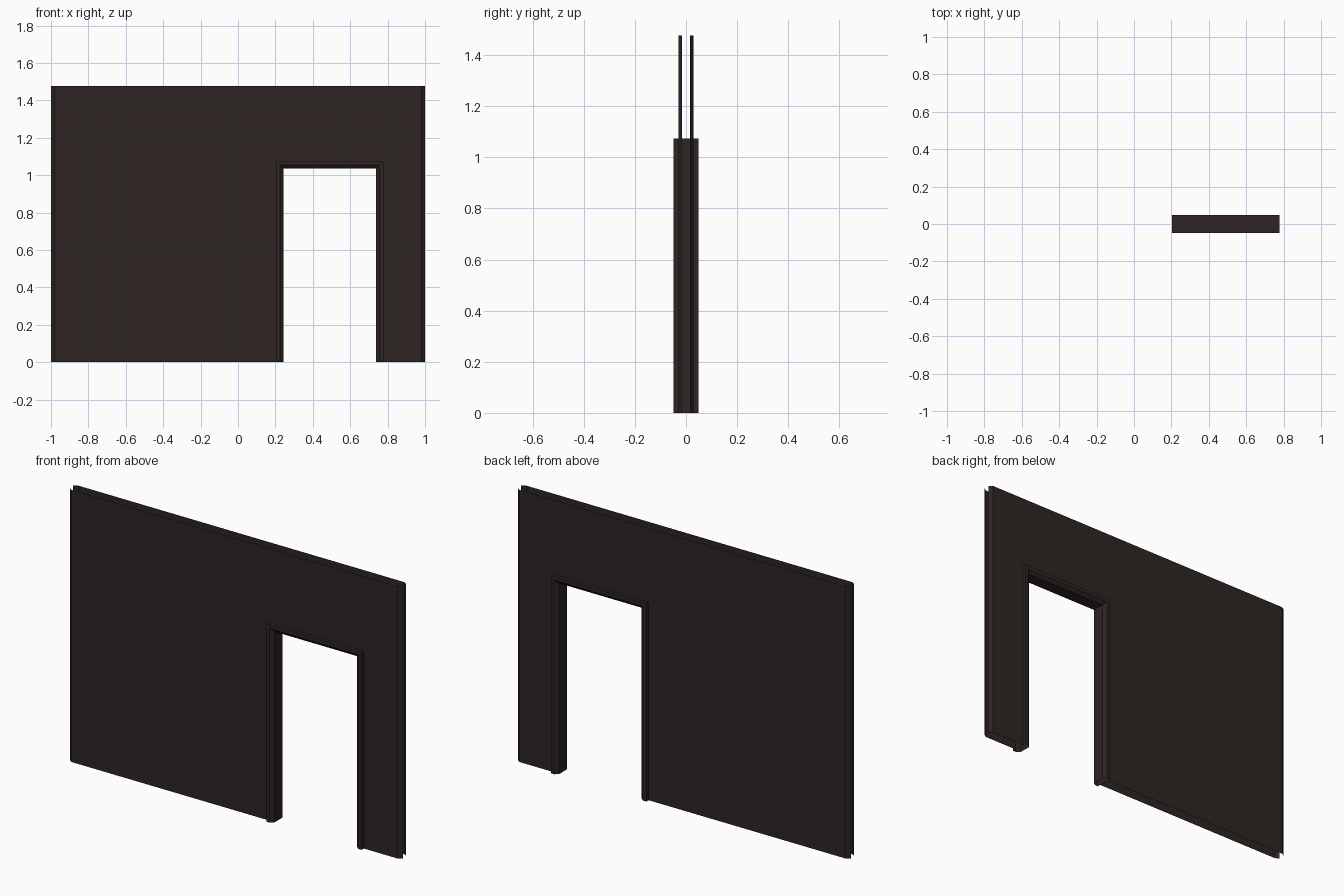
import bpy, bmesh

if "Cube" in bpy.data.objects:
    bpy.data.objects.remove(bpy.data.objects["Cube"])

# Main dimensions
HEIGHT = 1.477
DOOR_L, DOOR_R, DOOR_TOP = 0.204, 0.777, 1.074   # outer outline of the door frame

mat = bpy.data.materials.new("dark brown")
mat.diffuse_color = (0.027, 0.018, 0.017, 1)
mat.use_nodes = True
mat.node_tree.nodes["Principled BSDF"].inputs["Base Color"].default_value = mat.diffuse_color


def make_object(name, bm):
    mesh = bpy.data.meshes.new(name)
    bm.to_mesh(mesh)
    bm.free()
    mesh.materials.append(mat)
    obj = bpy.data.objects.new(name, mesh)
    bpy.context.collection.objects.link(obj)
    return obj


def wall_skin(name, side):
    """Thin open wall sheet with slanted ends and a doorway; side is -1 front, 1 back."""
    bm = bmesh.new()
    columns = [(-1, 0.015), (-0.98, 0.03), (DOOR_L, 0.03),
               (DOOR_R, 0.03), (0.98, 0.03), (1, 0.015)]
    rows = [0, DOOR_TOP, HEIGHT]
    grid = [[bm.verts.new((x, side * y, z)) for z in rows] for x, y in columns]
    for i in range(len(columns) - 1):
        for j in range(len(rows) - 1):
            if i == 2 and j == 0:
                continue                          # doorway
            quad = [grid[i][j], grid[i + 1][j], grid[i + 1][j + 1], grid[i][j + 1]]
            bm.faces.new(quad if side < 0 else quad[::-1])
    loose = [v for v in bm.verts if not v.link_faces]
    bmesh.ops.delete(bm, geom=loose, context='VERTS')
    return make_object(name, bm)


def door_frame():
    """Bevelled profile swept with mitred corners up, across and down the doorway."""
    profile = [(0, -0.049), (0.02, -0.049), (0.038, -0.034),
               (0.038, 0.034), (0.02, 0.049), (0, 0.049)]   # (inward offset, y)
    path = [(DOOR_L, 0, 1, 0), (DOOR_L, DOOR_TOP, 1, -1),
            (DOOR_R, DOOR_TOP, -1, -1), (DOOR_R, 0, -1, 0)]  # x, z, inward dx, dz
    bm = bmesh.new()
    rings = [[bm.verts.new((x + dx * d, y, z + dz * d)) for d, y in profile]
             for x, z, dx, dz in path]
    n = len(profile)
    for a, b in zip(rings, rings[1:]):
        for k in range(n):
            m = (k + 1) % n
            bm.faces.new((a[k], a[m], b[m], b[k]))
    bmesh.ops.recalc_face_normals(bm, faces=bm.faces)
    # make sure the top faces upward
    top = max(bm.faces, key=lambda f: f.calc_center_median().z)
    if top.normal.z < 0:
        bmesh.ops.reverse_faces(bm, faces=bm.faces)
    return make_object("door_frame", bm)


wall_skin("front_wall", -1)
wall_skin("back_wall", 1)
door_frame()
